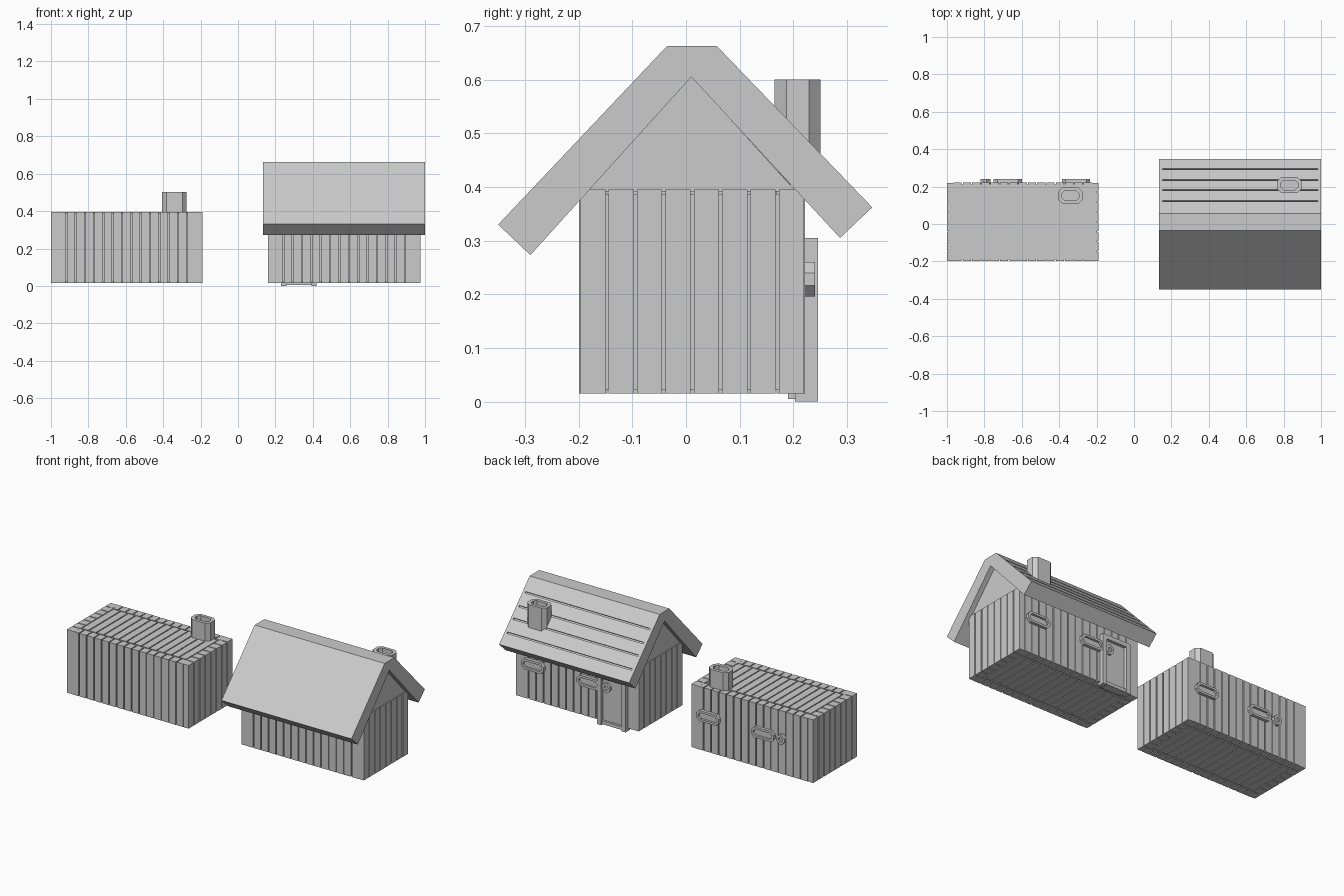
import bpy, bmesh, math
from mathutils import Vector, Matrix

if "Cube" in bpy.data.objects:
    bpy.data.objects.remove(bpy.data.objects["Cube"])


def add_box(bm, a, b):
    c = [(p + q) / 2 for p, q in zip(a, b)]
    s = [q - p for p, q in zip(a, b)]
    bmesh.ops.create_cube(bm, size=1, matrix=Matrix.Translation(c) @ Matrix.Diagonal((*s, 1)))


def finish(name, bm):
    bmesh.ops.recalc_face_normals(bm, faces=bm.faces)
    me = bpy.data.meshes.new(name)
    bm.to_mesh(me)
    bm.free()
    ob = bpy.data.objects.new(name, me)
    bpy.context.collection.objects.link(ob)
    return ob


def boxes(name, items):
    bm = bmesh.new()
    for a, b in items:
        add_box(bm, a, b)
    return finish(name, bm)


def spans(a, b, n, gap=0.006):
    step = (b - a + gap) / n
    return [(a + i * step, a + (i + 1) * step - gap) for i in range(n)]


def prism(name, profile, x0, x1):
    # y-z profile extruded along x
    bm = bmesh.new()
    f = bm.faces.new([bm.verts.new((x0, y, z)) for y, z in profile])
    r = bmesh.ops.extrude_face_region(bm, geom=[f])
    bmesh.ops.translate(bm, vec=(x1 - x0, 0, 0),
                        verts=[v for v in r['geom'] if isinstance(v, bmesh.types.BMVert)])
    return finish(name, bm)


def octagon(w, h, c):
    w, h = w / 2, h / 2
    return [(w, h - c), (w - c, h), (c - w, h), (-w, h - c),
            (-w, c - h), (c - w, -h), (w - c, -h), (w, c - h)]


def oval_ring(name, w, h, c, rim, depth, floor, place):
    # eight-sided rim with a recessed floor, built along local z
    bm = bmesh.new()
    out, inn = octagon(w, h, c), octagon(w - 2 * rim, h - 2 * rim, c * 0.7)
    loops = [[bm.verts.new((x, y, z)) for x, y in pts]
             for pts, z in ((out, 0), (out, depth), (inn, depth), (inn, floor))]
    for lo, hi in zip(loops, loops[1:]):
        for i in range(8):
            j = (i + 1) % 8
            bm.faces.new((lo[i], lo[j], hi[j], hi[i]))
    bm.faces.new(loops[0][::-1])
    bm.faces.new(loops[-1])
    bm.transform(place)
    return finish(name, bm)


Y0, Y1, Z0, Z1, T = -0.197, 0.22, 0.015, 0.395, 0.053


def cabin(name, x0, x1):
    # plank walls, floor and ceiling around a slightly smaller core
    ends = spans(Y0, Y1, 8)
    boxes(name + "_end_planks", [((x, a, Z0), (x + T, b, Z1))
                                 for x in (x0, x1 - T) for a, b in ends])
    sides = spans(x0 + 0.035, x1 - 0.035, 15)
    boxes(name + "_side_planks", [((a, y, Z0 + 0.0005), (b, y + T, Z1 - 0.0005))
                                  for y in (Y0 - 0.002, Y1 - T + 0.002) for a, b in sides])
    boxes(name + "_floor_and_ceiling_planks",
          [((a, Y0 + T + .005, z), (b, Y1 - T - .005, z + .03))
           for z in (Z0, Z1 - .03) for a, b in spans(x0 + T + .005, x1 - T - .005, 14)])
    d = 0.008
    boxes(name + "_core", [((x0 + d, Y0 + d, Z0 + d), (x1 - d, Y1 - d, Z1 - d))])
    # round windows on the back wall
    for part, xc, w, h in (("window_left", x1 - .12, .15, .064),
                           ("window_right", x0 + .325, .15, .064),
                           ("porthole", x0 + .205, .054, .06)):
        m = Matrix.Translation((xc, 0.214, 0.228)) @ Matrix.Rotation(-math.pi / 2, 4, 'X')
        oval_ring(name + "_" + part, w, h, .02, .013, .026, .013, m)


def chimney(name, x, y, z0, z1):
    oval_ring(name, .13, .086, .022, .018, z1 - z0, z1 - z0 - .03,
              Matrix.Translation((x, y, z0)))


# flat-topped cabin
cabin("flat_cabin", -1.0, -0.19)
chimney("flat_cabin_chimney", -0.34, 0.152, 0.38, 0.503)

# cabin with pitched roof
cabin("roofed_cabin", 0.16, 0.975)
chimney("roofed_cabin_chimney", 0.83, 0.208, 0.44, 0.60)
prism("gable", [(-.185, .392), (.205, .392), (.01, .606)], 0.165, 0.97)
roof = prism("roof", [(-.035, .663), (.057, .663), (.347, .362), (.287, .305),
                      (.01, .605), (-.29, .273), (-.35, .33)], 0.135, 1.0)

# grooves across the back slope
bm = bmesh.new()
slope = Matrix.Rotation(math.atan2(-.301, .29), 4, 'X')
for y in (.123, .182, .235, .294):
    z = .663 - (y - .057) * .301 / .29
    bmesh.ops.create_cube(bm, size=1, matrix=Matrix.Translation((.568, y, z)) @ slope
                          @ Matrix.Diagonal((.83, .009, .016, 1)))
cutter = finish("groove_cutter", bm)
cutter.hide_render = True
cutter.hide_set(True)
mod = roof.modifiers.new("grooves", 'BOOLEAN')
mod.object = cutter
mod.operation = 'DIFFERENCE'
mod.solver = 'EXACT'

# door with its frame on the back wall
boxes("door_frame", [((.23, .203, 0), (.258, .246, .305)),
                     ((.392, .203, 0), (.42, .246, .305)),
                     ((.258, .203, .28), (.392, .246, .305)),
                     ((.258, .19, .005), (.392, .24, .025))])
boxes("door", [((.258, .19, .02), (.392, .227, .28))])
